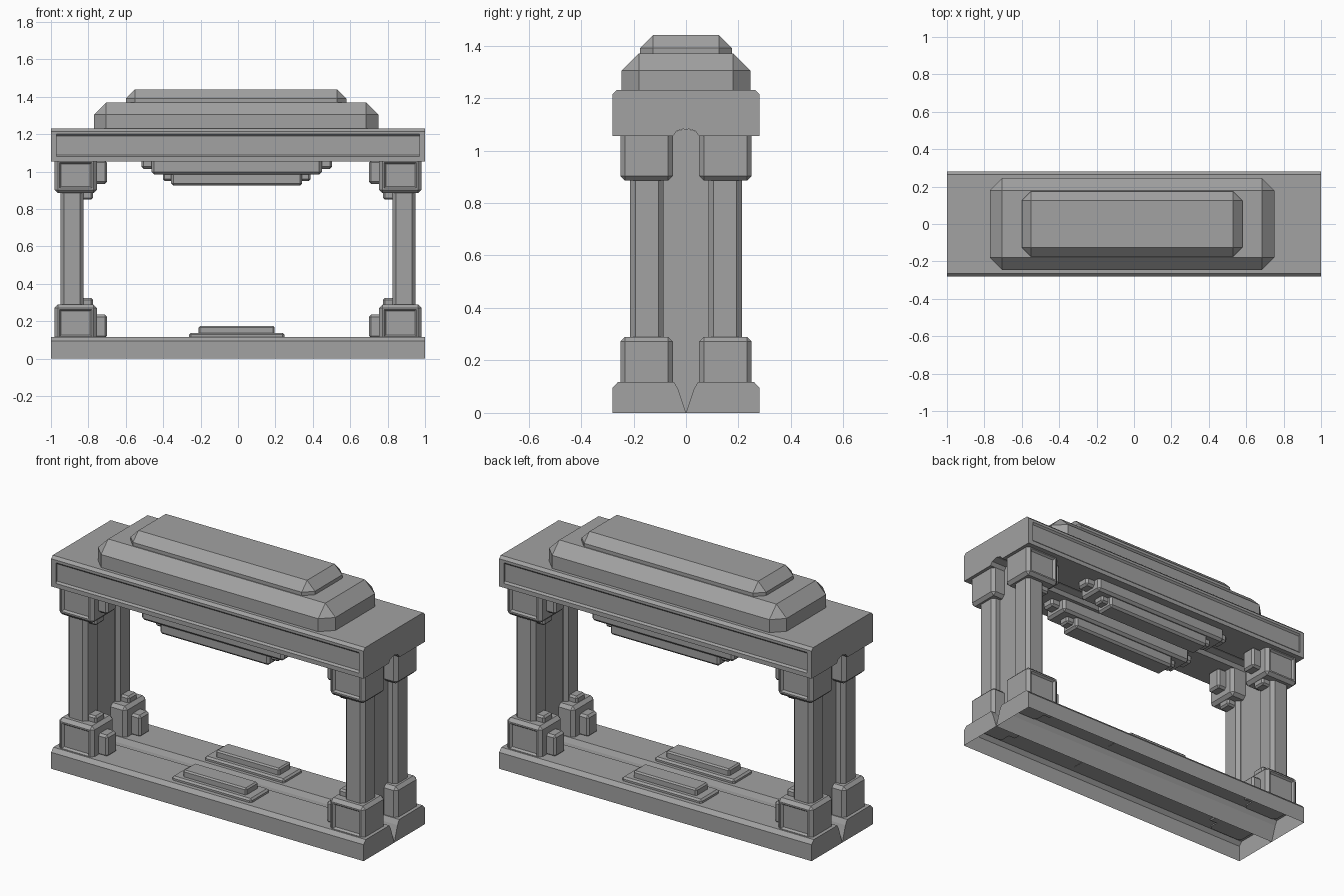
import bpy
import bmesh

old = bpy.data.objects.get("Cube")
if old:
    bpy.data.objects.remove(old, do_unlink=True)

stone = bpy.data.materials.new("grey stone")
stone.use_nodes = True
GREY = (0.36, 0.36, 0.36, 1)
stone.diffuse_color = GREY
stone.node_tree.nodes["Principled BSDF"].inputs["Base Color"].default_value = GREY


def finish(bm, name):
    mesh = bpy.data.meshes.new(name)
    bm.to_mesh(mesh)
    bm.free()
    mesh.materials.append(stone)
    obj = bpy.data.objects.new(name, mesh)
    bpy.context.collection.objects.link(obj)
    return obj


def block(name, xs, ys, zs, chamfer=0.0, style="all", panel=None, panel_side=0):
    """Box between limits; chamfers chosen edges and sinks a panel in a y face."""
    x0, x1 = sorted(xs)
    y0, y1 = sorted(ys)
    z0, z1 = sorted(zs)
    bm = bmesh.new()
    bmesh.ops.create_cube(bm, size=1)
    for v in bm.verts:
        v.co.x = x1 if v.co.x > 0 else x0
        v.co.y = y1 if v.co.y > 0 else y0
        v.co.z = z1 if v.co.z > 0 else z0
    mid = (z0 + z1) / 2

    def chosen(e):
        low, high = sorted(v.co.z for v in e.verts)
        upright = high - low > 1e-6
        if style == "rim":
            return not upright and low > mid
        return (upright or style == "all"
                or (style == "top" and low > mid)
                or (style == "bottom" and high < mid))

    if chamfer:
        bmesh.ops.bevel(bm, geom=[e for e in bm.edges if chosen(e)],
                        offset=chamfer, segments=1, affect="EDGES")
    bm.normal_update()
    if panel:
        sides = [panel_side] if panel_side else [-1, 1]
        faces = [f for f in bm.faces if any(f.normal.y * s > 0.99 for s in sides)]
        frame, depth = panel
        bmesh.ops.inset_individual(bm, faces=faces, thickness=frame, depth=0)
        bmesh.ops.inset_individual(bm, faces=faces, thickness=depth, depth=-depth)
    return finish(bm, name)


def extrude_profile(name, profile, x0, x1, open_bottom=False):
    """Sweep a (y, z) outline along x; open_bottom drops the closing side."""
    bm = bmesh.new()
    rings = [[bm.verts.new((x, y, z)) for y, z in profile] for x in (x0, x1)]
    n = len(profile)
    for i in range(n - 1 if open_bottom else n):
        j = (i + 1) % n
        bm.faces.new((rings[0][i], rings[0][j], rings[1][j], rings[1][i]))
    for ring in rings:
        bm.faces.new(ring)
    bmesh.ops.recalc_face_normals(bm, faces=bm.faces)
    return finish(bm, name)


# Hollow base halves, sloping down to a central trough
for s, side in ((-1, "front"), (1, "back")):
    outline = [(.28, 0), (.28, .095), (.26, .117), (.045, .117), (.03, .09), (0, 0)]
    extrude_profile(side + "_base", [(s * y, z) for y, z in outline], -1, 1, True)

# Lintel with a sunk panel on its long faces and an arched groove below
block("lintel", (-1, 1), (-.28, .28), (1.085, 1.23), .015, "rim")
bpy.data.objects.remove(bpy.data.objects["lintel"], do_unlink=True)
half = [(.28, 1.055), (.28, 1.08), (.27, 1.09), (.27, 1.19), (.28, 1.2),
        (.28, 1.215), (.265, 1.23)]
groove = [(-.05, 1.055), (-.035, 1.075), (0, 1.085), (.035, 1.075), (.05, 1.055)]
outline = half + [(-y, z) for y, z in reversed(half)] + groove
extrude_profile("lintel", outline, -.97, .97)
ends = [p for p in outline if abs(p[0]) != .27]
for s, side in ((-1, "right"), (1, "left")):
    extrude_profile(side + "_lintel_end", ends, s * .97, s)

# Stepped roof
block("lower_roof", (-.77, .75), (-.245, .245), (1.23, 1.37), .065, "top")
block("upper_roof", (-.6, .58), (-.175, .175), (1.37, 1.44), .05, "top")

# Four columns with feet, capitals and small side blocks
for sx, lr in ((-1, "right"), (1, "left")):
    for sy, fb in ((-1, "front"), (1, "back")):
        tag = fb + "_" + lr + "_"

        def part(name, xs, ys, zs, *args, **kw):
            block(tag + name, [sx * x for x in xs], [sy * y for y in ys], zs, *args, **kw)

        part("column", (.825, .95), (.085, .213), (.26, .92), .02, "vertical")
        part("foot", (.755, .98), (.05, .25), (.11, .29), .018, "top",
             panel=(.012, .012), panel_side=sy)
        part("capital", (.755, .98), (.05, .25), (.885, 1.057), .018, "bottom",
             panel=(.012, .012), panel_side=sy)
        part("foot_side_block", (.70, .77), (.105, .195), (.11, .235), .012)
        part("capital_side_block", (.70, .77), (.105, .195), (.935, 1.06), .012)
        part("foot_step", (.775, .84), (.11, .19), (.28, .325), .01)
        part("capital_step", (.775, .84), (.11, .19), (.85, .895), .01)

    # Recessed wall joining the two columns
    wall = [(-.1, .117), (-.045, .117), (-.03, .09), (0, 0), (.03, .09), (.045, .117),
            (.1, .117), (.1, 1.056), (.05, 1.056), (.035, 1.075), (0, 1.083),
            (-.035, 1.075), (-.05, 1.056), (-.1, 1.056)]
    extrude_profile(lr + "_end_wall", wall, sx * .85, sx * .9)

# Hanging steps under the lintel and raised slabs on the floor
for sy, fb in ((-1, "front"), (1, "back")):
    def centred(name, half_x, half_y, zs, chamfer, style):
        block(fb + "_" + name, (-.007 - half_x, -.007 + half_x),
              (sy * .15 - half_y, sy * .15 + half_y), zs, chamfer, style)

    centred("hanging_tongue", .51, .04, (1.015, 1.057), .012, "bottom")
    centred("hanging_slab", .455, .08, (.985, 1.057), .014, "bottom")
    centred("lower_tongue", .395, .035, (.95, .99), .01, "bottom")
    centred("lower_slab", .35, .06, (.925, .99), .012, "bottom")
    centred("floor_slab", .255, .085, (.115, .138), .01, "top")
    centred("floor_step", .203, .055, (.135, .175), .008, "top")
